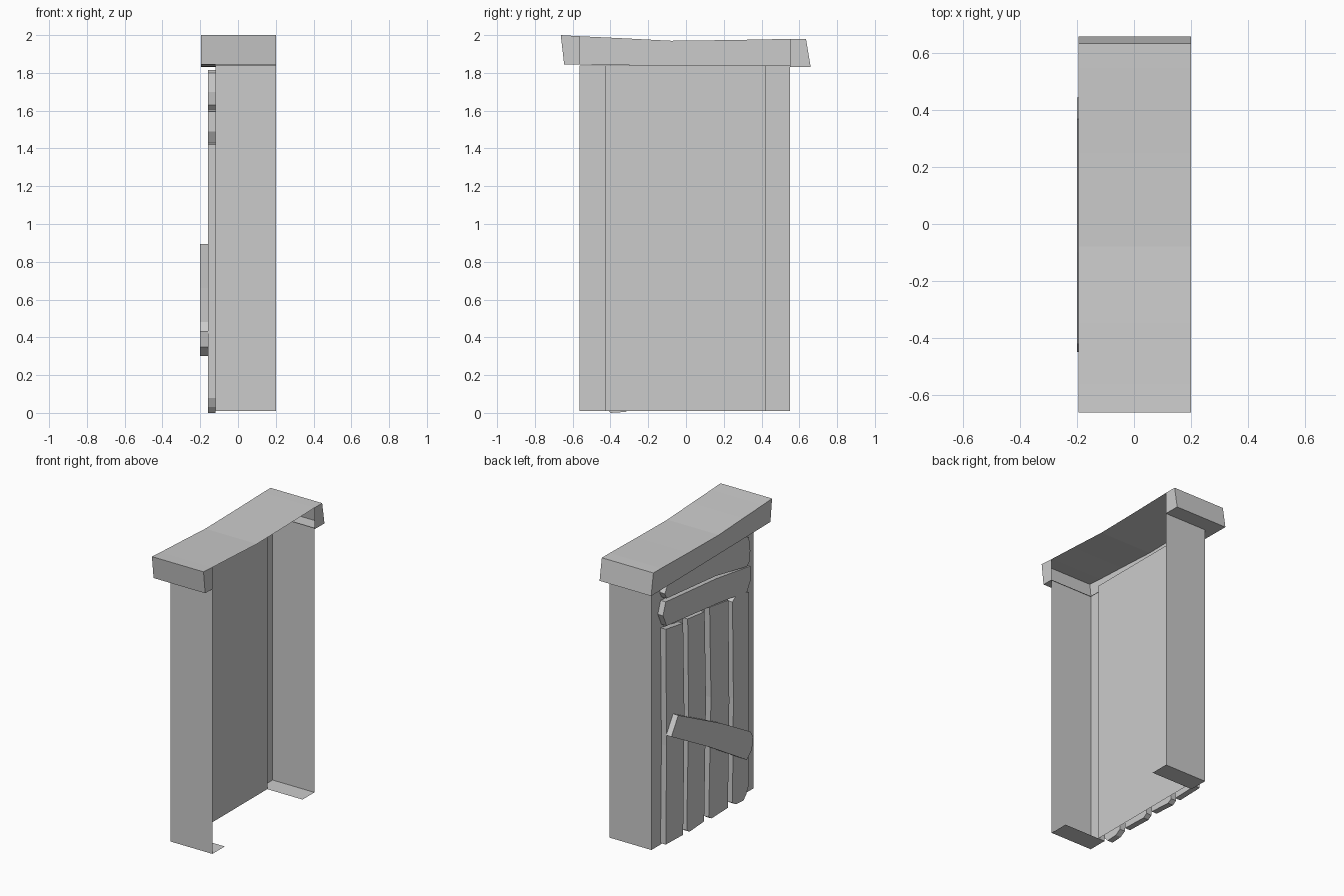
import bpy, bmesh

if "Cube" in bpy.data.objects:
    bpy.data.objects.remove(bpy.data.objects["Cube"])


def make(name, faces):
    """Object from a list of polygons, shared corners welded."""
    bm = bmesh.new()
    for f in faces:
        bm.faces.new([bm.verts.new(p) for p in f])
    bmesh.ops.remove_doubles(bm, verts=bm.verts, dist=0.0005)
    bmesh.ops.recalc_face_normals(bm, faces=bm.faces)
    me = bpy.data.meshes.new(name)
    bm.to_mesh(me)
    bm.free()
    ob = bpy.data.objects.new(name, me)
    bpy.context.collection.objects.link(ob)
    return ob


def plank(name, profile, x0, x1):
    """Board: a (y, z) outline extruded along x."""
    n = len(profile)
    faces = [[(x, y, z) for y, z in profile] for x in (x0, x1)]
    for i in range(n):
        a, b = profile[i], profile[(i + 1) % n]
        faces.append([(x0, *a), (x0, *b), (x1, *b), (x1, *a)])
    return make(name, faces)


FRONT, BACK, INNER = 0.20, -0.12, -0.07
BOT, TOP = 0.01, 1.84

# Open-shell door posts: outer wall, back strip, reveal and foot
for name, yo, yi in (("left_post", -0.565, -0.43), ("right_post", 0.55, 0.42)):
    def wall(xa, ya, xb, yb):
        return [(xa, ya, BOT), (xb, yb, BOT), (xb, yb, TOP), (xa, ya, TOP)]
    make(name, [
        wall(FRONT, yo, BACK, yo),
        wall(BACK, yo, BACK, yi),
        wall(BACK, yi, INNER, yi),
        [(FRONT, yo, BOT), (BACK, yo, BOT), (BACK, yi, BOT), (FRONT, yi, BOT)],
    ])

# Flat panel closing the doorway behind the planks
make("door_panel", [[(INNER, -0.43, BOT), (INNER, 0.42, BOT),
                     (INNER, 0.42, TOP), (INNER, -0.43, TOP)]])

# Sagging lintel, hollow and open between the posts
top = [(-0.663, 2.0), (-0.565, 1.994), (-0.35, 1.984), (-0.08, 1.97),
       (0.25, 1.974), (0.55, 1.98), (0.635, 1.98)]
low = [(-0.645, 1.845), (-0.565, 1.844), (-0.35, 1.841), (-0.08, 1.838),
       (0.25, 1.834), (0.55, 1.831), (0.66, 1.83)]
LB = -0.195
lintel = []
for i in range(len(top) - 1):
    t0, t1, l0, l1 = top[i], top[i + 1], low[i], low[i + 1]
    end = i in (0, len(top) - 2)
    lintel.append([(LB, *t0), (LB, *t1), (FRONT, *t1), (FRONT, *t0)])
    lintel.append([(LB, *l0), (LB, *l1), (LB, *t1), (LB, *t0)])
    lintel.append([(LB, *l0), (LB, *l1), (BACK, *l1), (BACK, *l0)])
    if end:
        lintel.append([(BACK, *l0), (BACK, *l1), (FRONT, *l1), (FRONT, *l0)])
        lintel.append([(FRONT, *l0), (FRONT, *l1), (FRONT, *t1), (FRONT, *t0)])
for i in (0, -1):
    lintel.append([(LB, *low[i]), (BACK, *low[i]), (FRONT, *low[i]),
                   (FRONT, *top[i]), (LB, *top[i])])
make("lintel", lintel)

# Four upright door planks with slightly uneven edges
uprights = [
    [(0.45, 0.02), (0.26, 0.015), (0.245, 0.8), (0.26, 1.48), (0.45, 1.51), (0.44, 0.7)],
    [(0.22, 0.03), (0.19, 0.01), (0.03, 0.02), (0.01, 0.85), (0.025, 1.47), (0.21, 1.49),
     (0.20, 0.85)],
    [(-0.02, 0.03), (-0.05, 0.01), (-0.23, 0.015), (-0.245, 0.75), (-0.235, 1.45),
     (-0.03, 1.48), (-0.045, 0.85)],
    [(-0.28, 0.03), (-0.32, 0.005), (-0.40, 0.0), (-0.43, 0.03), (-0.455, 0.08),
     (-0.46, 1.42), (-0.33, 1.46), (-0.28, 1.42), (-0.29, 0.75)],
]
for i, p in enumerate(uprights):
    plank(f"upright_plank_{i + 1}", p, -0.16, BACK)

# Two horizontal boards above the uprights
plank("upper_board", [(0.43, 1.81), (0.46, 1.76), (0.44, 1.72), (-0.1, 1.67), (-0.44, 1.605),
                      (-0.465, 1.63), (-0.475, 1.70), (-0.46, 1.80), (-0.43, 1.815)],
      -0.16, BACK)
plank("lower_board", [(0.45, 1.70), (0.48, 1.615), (0.44, 1.53), (-0.1, 1.475), (-0.44, 1.43),
                      (-0.475, 1.49), (-0.475, 1.595), (-0.1, 1.65)], -0.16, BACK)

# Bent diagonal brace nailed across the planks
plank("diagonal_brace", [(0.37, 0.895), (-0.10, 0.66), (-0.42, 0.48), (-0.45, 0.43),
                         (-0.435, 0.35), (-0.38, 0.30), (0.02, 0.54), (0.445, 0.775)],
      -0.20, -0.16)
